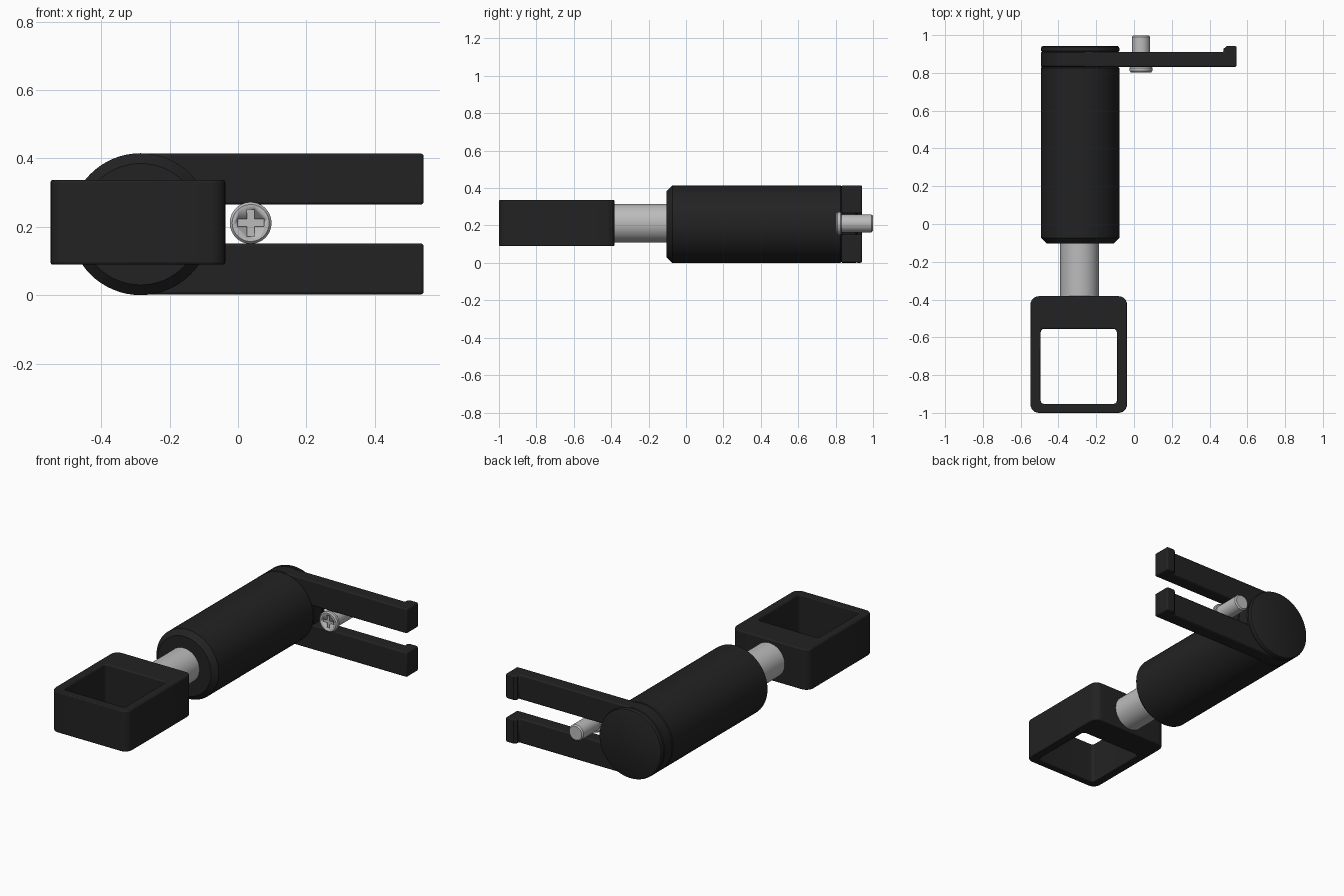
import bpy, bmesh
from math import sin, cos, pi, radians

if "Cube" in bpy.data.objects:
    bpy.data.objects.remove(bpy.data.objects["Cube"])

black = bpy.data.materials.new("black_plastic")
black.diffuse_color = (0.016, 0.016, 0.016, 1)
black.use_nodes = True
black.node_tree.nodes["Principled BSDF"].inputs["Base Color"].default_value = black.diffuse_color
steel = bpy.data.materials.new("steel")
steel.diffuse_color = (0.5, 0.5, 0.5, 1)
steel.use_nodes = True
steel.node_tree.nodes["Principled BSDF"].inputs["Base Color"].default_value = steel.diffuse_color

CX, CZ, R = -0.285, 0.2075, 0.2075   # main axis and body radius


def finish(bm, name, mat, bevel=0):
    bmesh.ops.recalc_face_normals(bm, faces=bm.faces)
    me = bpy.data.meshes.new(name)
    bm.to_mesh(me)
    bm.free()
    ob = bpy.data.objects.new(name, me)
    bpy.context.collection.objects.link(ob)
    me.materials.append(mat)
    if bevel:
        m = ob.modifiers.new("bevel", 'BEVEL')
        m.width, m.segments = bevel, 3
        m.limit_method, m.angle_limit = 'ANGLE', radians(50)
    smooth(ob)
    return ob


def smooth(ob):
    bpy.ops.object.select_all(action='DESELECT')
    ob.select_set(True)
    bpy.context.view_layer.objects.active = ob
    bpy.ops.object.shade_smooth_by_angle(angle=radians(30))


def lathe(name, profile, x, z, mat, n=64):
    """Closed solid turned about a y-parallel axis; profile is (radius, y)."""
    bm = bmesh.new()
    rings = [[bm.verts.new((x + r * cos(2 * pi * i / n), y, z + r * sin(2 * pi * i / n)))
              for i in range(n)] for r, y in profile]
    for a, b in zip(rings, rings[1:]):
        for i in range(n):
            j = (i + 1) % n
            bm.faces.new((a[i], a[j], b[j], b[i]))
    bm.faces.new(rings[0])
    bm.faces.new(rings[-1])
    return finish(bm, name, mat)


def prism(name, pts, vec, mat, bevel=0):
    bm = bmesh.new()
    f = bm.faces.new([bm.verts.new(p) for p in pts])
    ext = bmesh.ops.extrude_face_region(bm, geom=[f], use_keep_orig=True)
    bmesh.ops.translate(bm, vec=vec, verts=[v for v in ext["geom"] if isinstance(v, bmesh.types.BMVert)])
    return finish(bm, name, mat, bevel)


def rounded_rect(x0, x1, y0, y1, r, seg=6):
    out = []
    for k, (x, y) in enumerate(((x1 - r, y1 - r), (x0 + r, y1 - r), (x0 + r, y0 + r), (x1 - r, y0 + r))):
        for s in range(seg + 1):
            a = (k + s / seg) * pi / 2
            out.append((x + r * cos(a), y + r * sin(a)))
    return out


# Body sleeve with chamfered front, fork hub and end cap
lathe("body_sleeve", [(R - 0.03, -0.103), (R, -0.073), (R, 0.826), (R - 0.006, 0.832)], CX, CZ, black)
lathe("fork_hub", [(R - 0.006, 0.83), (R, 0.836), (R, 0.907), (R - 0.006, 0.913)], CX, CZ, black)
lathe("end_cap", [(R - 0.006, 0.911), (R, 0.917), (R, 0.931), (R - 0.003, 0.938), (R - 0.01, 0.942)],
      CX, CZ, black)

# Rod between sleeve and frame
lathe("rod", [(0.103, -0.40), (0.103, -0.09)], CX - 0.003, 0.212, steel, 48)

# Two hooked fork arms
arm = [(CX, 0.832), (0.543, 0.832), (0.543, 0.942), (0.49, 0.942), (0.475, 0.928), (0.475, 0.911), (CX, 0.911)]
for name, z0 in (("lower_fork_arm", 0.002), ("upper_fork_arm", 0.265)):
    prism(name, [(x, y, z0) for x, y in arm], (0, 0, 0.149), black, 0.008)

# Square frame with a through opening
bm = bmesh.new()
loops = []
for pts in (rounded_rect(-0.548, -0.037, -1.0, -0.382, 0.045), rounded_rect(-0.494, -0.091, -0.952, -0.555, 0.018)):
    loops += [[bm.verts.new((x, y, z)) for x, y in pts] for z in (0.09, 0.336)]
ob_, ot, ib, it = loops
for a, b in ((ob_, ot), (ot, it), (it, ib), (ib, ob_)):
    for i in range(len(a)):
        j = (i + 1) % len(a)
        bm.faces.new((a[i], a[j], b[j], b[i]))
finish(bm, "square_frame", black, 0.007)

# Screw with a cross recess
SX, SZ = 0.037, 0.211
screw = lathe("screw", [(0.054, 0.803), (0.061, 0.811), (0.061, 0.826), (0.056, 0.832), (0.048, 0.832),
                        (0.048, 0.991), (0.041, 0.999)], SX, SZ, steel, 48)
w, h = 0.011, 0.039
cross = [(w, w), (w, h), (-w, h), (-w, w), (-h, w), (-h, -w), (-w, -w), (-w, -h), (w, -h), (w, -w), (h, -w), (h, w)]
cutter = prism("recess_cutter", [(SX + x, 0.79, SZ + z) for x, z in cross], (0, 0.026, 0), steel)
cutter.hide_render = True
cut = screw.modifiers.new("recess", 'BOOLEAN')
cut.object, cut.operation, cut.solver = cutter, 'DIFFERENCE', 'EXACT'
smooth(screw)
bpy.ops.object.modifier_apply(modifier="recess")
bpy.data.objects.remove(cutter)
